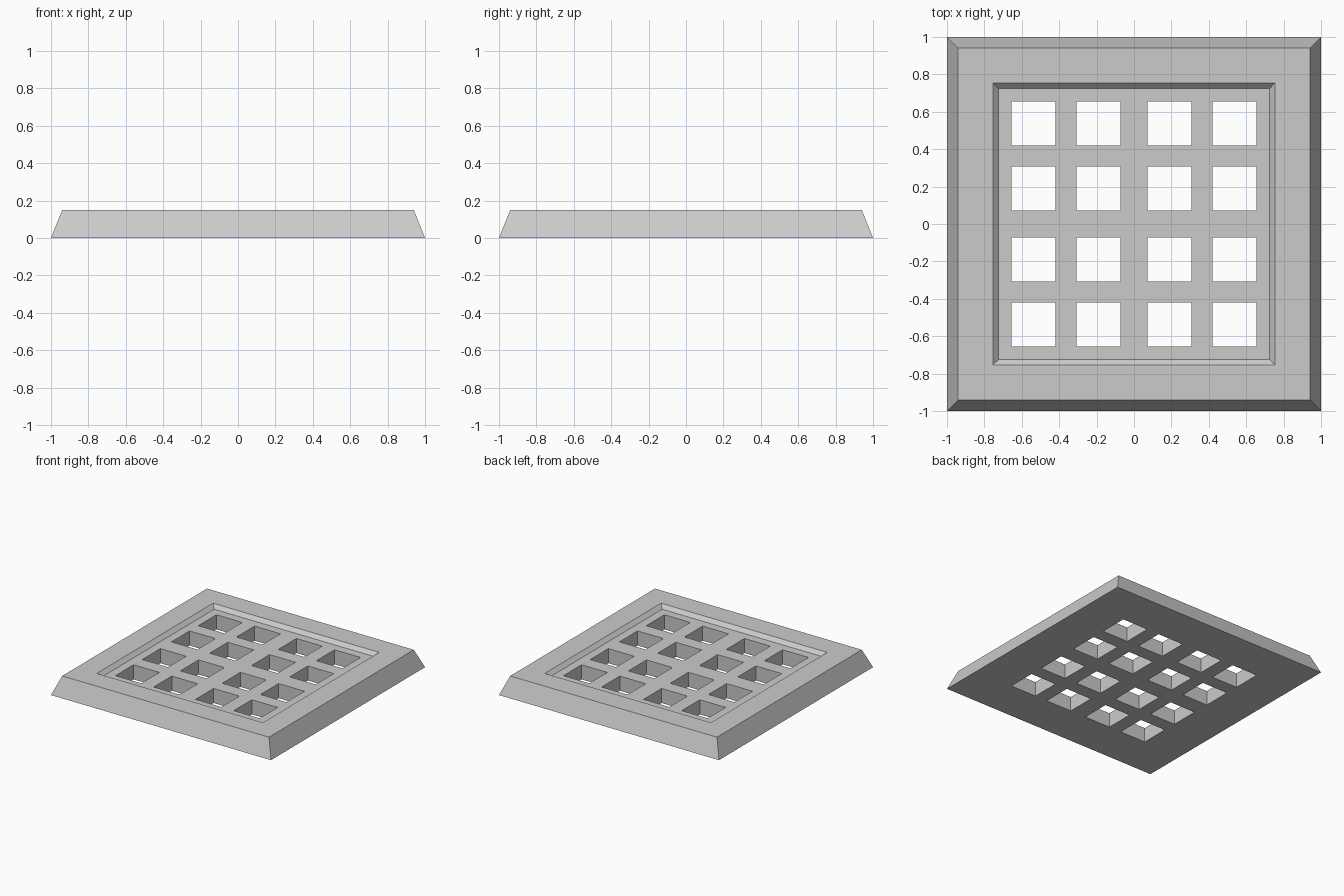
import bpy
import bmesh
from mathutils import Matrix

cube = bpy.data.objects.get("Cube")
if cube:
    bpy.data.objects.remove(cube, do_unlink=True)

# Single stone-grey material
grey = bpy.data.materials.new("stone grey")
grey.use_nodes = True
colour = (0.6, 0.6, 0.6, 1)
grey.diffuse_color = colour
grey.node_tree.nodes["Principled BSDF"].inputs["Base Color"].default_value = colour


def add_object(name, bm):
    bmesh.ops.recalc_face_normals(bm, faces=bm.faces[:])
    mesh = bpy.data.meshes.new(name)
    bm.to_mesh(mesh)
    bm.free()
    mesh.materials.append(grey)
    obj = bpy.data.objects.new(name, mesh)
    bpy.context.collection.objects.link(obj)
    return obj


# Square plate: sloped outer edge, flat rim, bevelled recess
PROFILE = [(1, 0), (0.94, 0.15), (0.755, 0.15), (0.725, 0.12)]  # half width, height
CORNERS = [(-1, -1), (1, -1), (1, 1), (-1, 1)]
bm = bmesh.new()
rings = [[bm.verts.new((r * x, r * y, z)) for x, y in CORNERS] for r, z in PROFILE]
bm.faces.new(rings[0][::-1])
bm.faces.new(rings[-1])
for low, high in zip(rings, rings[1:]):
    for i in range(4):
        j = (i + 1) % 4
        bm.faces.new((low[i], low[j], high[j], high[i]))
grate = add_object("grate_plate", bm)

# Four by four square openings cut straight through
HOLE = 0.235
CENTRES = (-0.5375, -0.19, 0.19, 0.5375)
bm = bmesh.new()
for x in CENTRES:
    for y in CENTRES:
        bmesh.ops.create_cube(bm, matrix=Matrix.Translation((x, y, 0.05))
                              @ Matrix.Diagonal((HOLE, HOLE, 0.5, 1)))
cutter = add_object("hole_cutter", bm)
cutter.hide_render = True

cut = grate.modifiers.new("holes", "BOOLEAN")
cut.operation = "DIFFERENCE"
cut.solver = "EXACT"
cut.object = cutter
bpy.context.view_layer.objects.active = grate
bpy.ops.object.modifier_apply(modifier=cut.name)
bpy.data.objects.remove(cutter, do_unlink=True)
